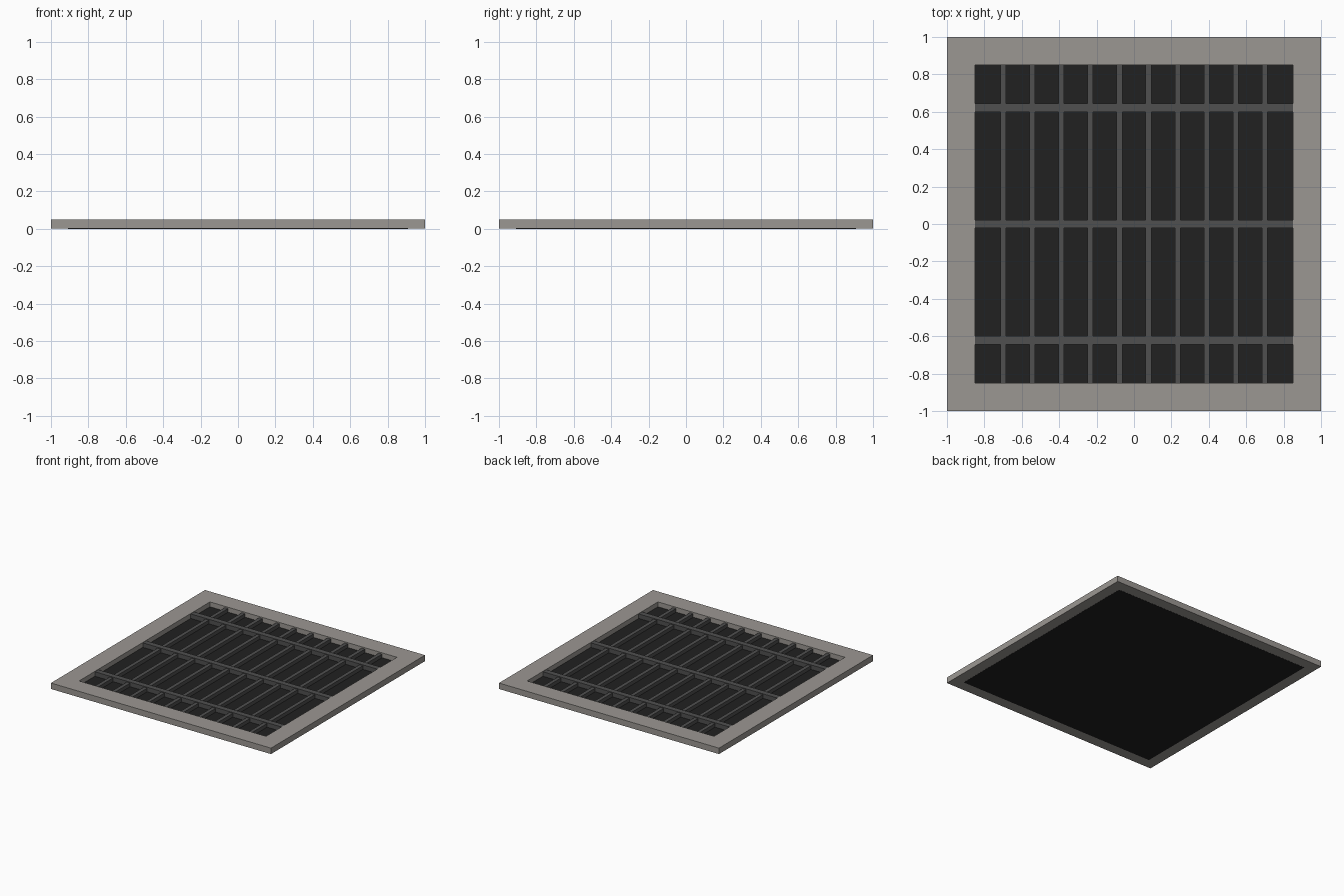
import bpy
import bmesh

if "Cube" in bpy.data.objects:
    bpy.data.objects.remove(bpy.data.objects["Cube"])


def material(name, rgb):
    m = bpy.data.materials.new(name)
    m.diffuse_color = (*rgb, 1)
    m.use_nodes = True
    m.node_tree.nodes["Principled BSDF"].inputs["Base Color"].default_value = m.diffuse_color
    return m


stone = material("warm grey frame", (0.33, 0.31, 0.29))
steel = material("dark grey metal", (0.08, 0.08, 0.08))
black = material("near black", (0.015, 0.015, 0.015))


def finish(name, bm, mat):
    bmesh.ops.recalc_face_normals(bm, faces=bm.faces)
    mesh = bpy.data.meshes.new(name)
    bm.to_mesh(mesh)
    bm.free()
    mesh.materials.append(mat)
    ob = bpy.data.objects.new(name, mesh)
    bpy.context.collection.objects.link(ob)
    return ob


def box(name, x, y, z0, z1, sx, sy, mat):
    bm = bmesh.new()
    bmesh.ops.create_cube(bm, size=1)
    for v in bm.verts:
        v.co = (x + v.co.x * sx, y + v.co.y * sy, (z0 + z1) / 2 + v.co.z * (z1 - z0))
    return finish(name, bm, mat)


# Square frame with an open middle
bm = bmesh.new()
rings = []
for half, z in ((1, 0.001), (1, 0.05), (0.85, 0.05), (0.85, 0.001)):
    rings.append([bm.verts.new((sx * half, sy * half, z))
                  for sx, sy in ((-1, -1), (1, -1), (1, 1), (-1, 1))])
for i in range(4):
    a, b = rings[i], rings[(i + 1) % 4]
    for j in range(4):
        k = (j + 1) % 4
        bm.faces.new((a[j], a[k], b[k], b[j]))
finish("frame", bm, stone)

# Dark backing plate, reaching a little under the frame
box("backing_plate", 0, 0, 0, 0.01, 1.82, 1.82, black)

# Ten long slats
for i in range(10):
    box(f"slat_{i + 1}", -0.70 + i * 1.4 / 9, 0, 0.01, 0.04, 0.03, 1.72, steel)

# Three cross bars over the slats
for i, y in enumerate((-0.622, 0, 0.622)):
    box(f"cross_bar_{i + 1}", 0, y, 0.01, 0.047, 1.82, 0.045, steel)
